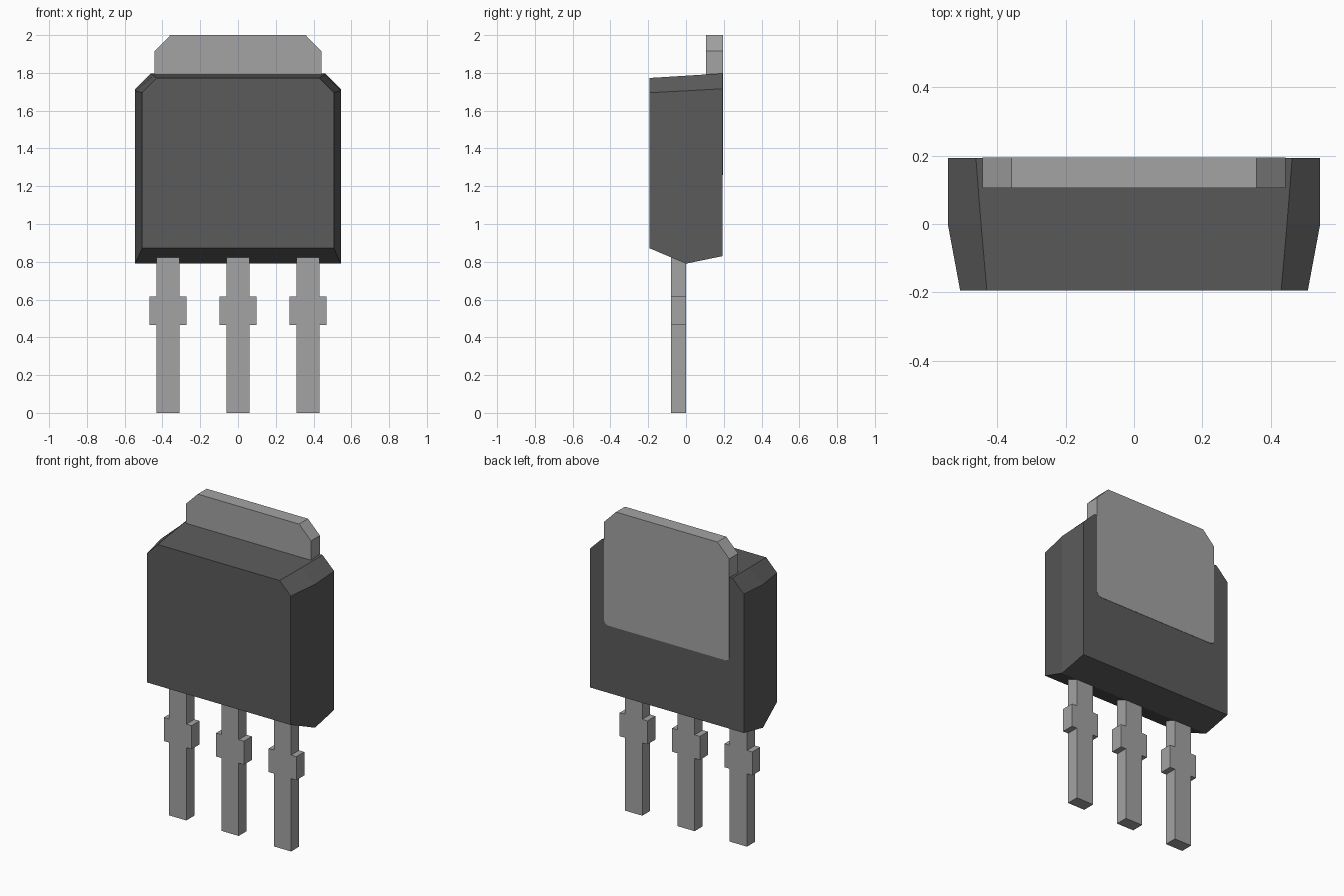
import bpy
import bmesh

cube = bpy.data.objects.get("Cube")
if cube:
    bpy.data.objects.remove(cube, do_unlink=True)


def material(name, value):
    m = bpy.data.materials.new(name)
    m.use_nodes = True
    colour = (value, value, value, 1.0)
    m.diffuse_color = colour
    m.node_tree.nodes["Principled BSDF"].inputs["Base Color"].default_value = colour
    return m


CASE = material("dark grey plastic", 0.105)
METAL = material("grey metal", 0.367)


def loft(name, sections, mat):
    """Join matching (y, [(x, z), ...]) outlines front to back and cap the ends."""
    bm = bmesh.new()
    rings = [[bm.verts.new((x, y, z)) for x, z in pts] for y, pts in sections]
    n = len(rings[0])
    bm.faces.new(rings[0])
    bm.faces.new(rings[-1][::-1])
    for a, b in zip(rings, rings[1:]):
        for i in range(n):
            j = (i + 1) % n
            bm.faces.new((a[i], a[j], b[j], b[i]))
    bmesh.ops.recalc_face_normals(bm, faces=bm.faces)
    mesh = bpy.data.meshes.new(name)
    bm.to_mesh(mesh)
    bm.free()
    mesh.materials.append(mat)
    obj = bpy.data.objects.new(name, mesh)
    bpy.context.collection.objects.link(obj)
    return obj


def mirrored(half, cx=0.0):
    """Complete a right-half outline (bottom to top) with its mirror image."""
    return [(cx + x, z) for x, z in half] + [(cx - x, z) for x, z in reversed(half)]


# Case: chamfered top corners, widest at the mid plane, tapering to the front
loft("case", [
    (-0.194, mirrored([(0.508, 0.872), (0.508, 1.695), (0.43, 1.773)])),
    (0.0, mirrored([(0.544, 0.79), (0.544, 1.705), (0.447, 1.785)])),
    (0.193, mirrored([(0.544, 0.83), (0.544, 1.716), (0.462, 1.797)])),
], CASE)

# Heat tab: chamfered top, slightly rounded lower corners, set into the back
tab = mirrored([(0.415, 1.26), (0.433, 1.267), (0.442, 1.285),
                (0.442, 1.915), (0.358, 2.0)])
loft("heat_tab", [(0.105, tab), (0.195, tab)], METAL)

# Three leads with a wider shoulder
for name, cx in (("right_lead", -0.37), ("middle_lead", 0.0), ("left_lead", 0.37)):
    lead = mirrored([(0.061, 0.0), (0.061, 0.465), (0.098, 0.465),
                     (0.098, 0.615), (0.061, 0.615), (0.061, 0.84)], cx)
    loft(name, [(-0.08, lead), (0.0, lead)], METAL)
